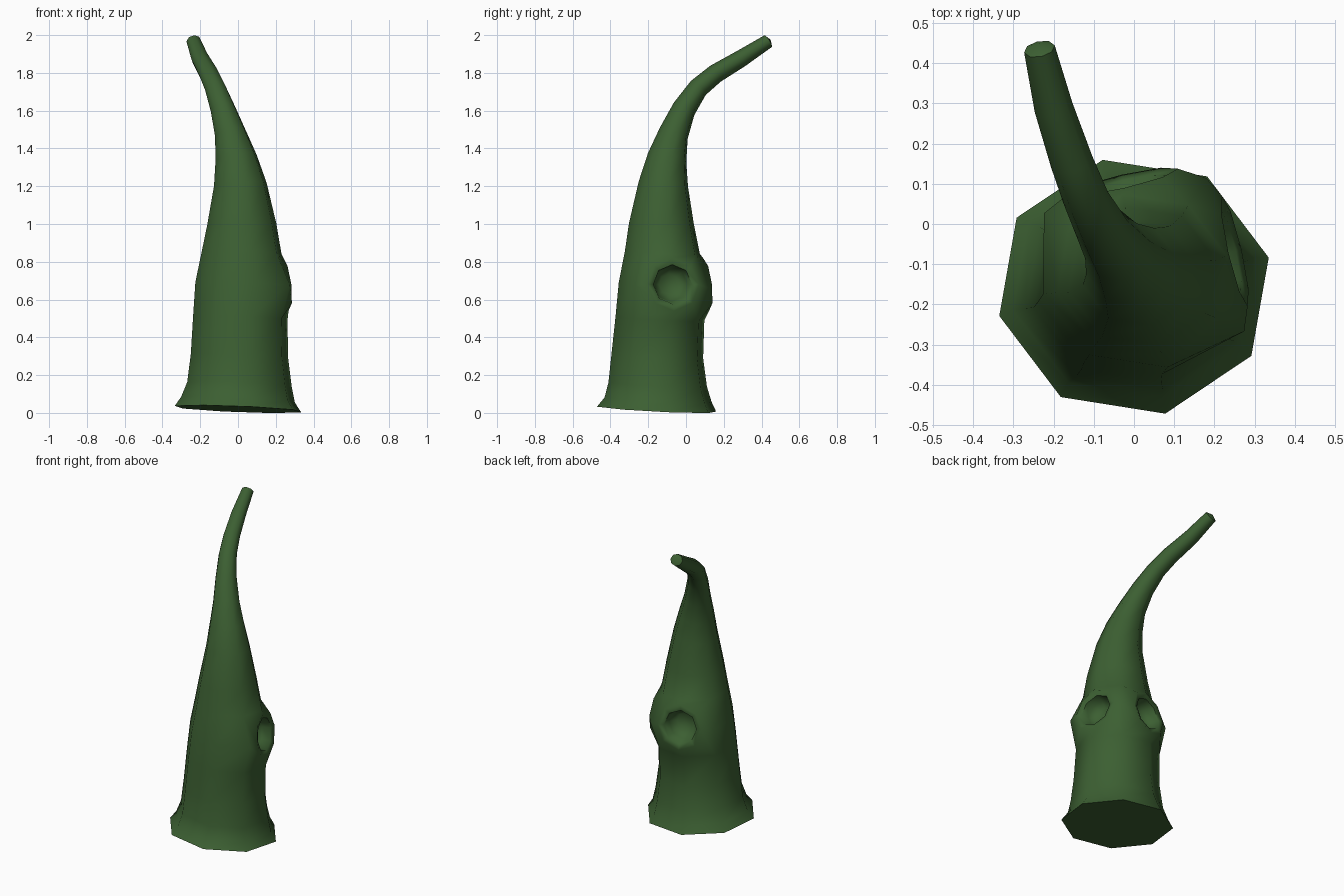
import bpy, bmesh, math
from mathutils import Vector

old = bpy.data.objects.get("Cube")
if old:
    bpy.data.objects.remove(old, do_unlink=True)

green = bpy.data.materials.new("dark green")
green.use_nodes = True
green.diffuse_color = (0.045, 0.115, 0.032, 1)
green.node_tree.nodes["Principled BSDF"].inputs["Base Color"].default_value = green.diffuse_color

SIDES = 8
TURN = math.radians(13)
STEP = 2 * math.pi / SIDES
HOLE_COLS = (0, 2)
HOLE_RING = 5

# Centre x, y, z and radius of each cross-section, foot to tip
RINGS = [
    (0, -.156, .02, .334), (0, -.148, .07, .3), (.008, -.15, .15, .276),
    (.008, -.152, .3, .257), (.012, -.138, .5, .249), (.025, -.12, .68, .25),
    (.02, -.125, .85, .21), (.02, -.13, 1.0, .182), (.012, -.12, 1.21, .139),
    (-.01, -.1, 1.35, .11), (-.04, -.065, 1.48, .083), (-.08, -.01, 1.61, .066),
    (-.12, .065, 1.72, .056), (-.155, .155, 1.795, .052), (-.2, .29, 1.875, .047),
    (-.235, .435, 1.968, .038),
]
centres = [Vector(r[:3]) for r in RINGS]
bm = bmesh.new()


def ring_normal(i):
    """Low rings share the slightly tilted ground plane, high ones follow the bend."""
    if i < 7:
        return Vector((.04, .05, 1))
    return centres[min(i + 1, len(RINGS) - 1)] - centres[i - 1]


def bridge(a, b):
    for k in range(len(a)):
        n = (k + 1) % len(a)
        bm.faces.new((a[k], a[n], b[n], b[k]))


# Stem cross-sections, swollen beside the hollows
rings = []
for i, (x, y, z, r) in enumerate(RINGS):
    tilt = Vector((0, 0, 1)).rotation_difference(ring_normal(i))
    loop = []
    for c in range(SIDES):
        if i == HOLE_RING and c in HOLE_COLS:
            loop.append(None)
            continue
        rad = r * 1.14 if i == HOLE_RING and c in (1, 3, 7) else r
        a = TURN + c * STEP
        p = Vector((1.03 * rad * math.cos(a), .97 * rad * math.sin(a), 0))
        loop.append(bm.verts.new(centres[i] + tilt @ p))
    rings.append(loop)

# Stem walls, leaving an opening around each hollow
for lower, upper in zip(rings, rings[1:]):
    for c in range(SIDES):
        n = (c + 1) % SIDES
        quad = (lower[c], lower[n], upper[n], upper[c])
        if None not in quad:
            bm.faces.new(quad)

# Flat foot and blunt tip
bm.faces.new(rings[0][::-1])
tip = bm.verts.new(centres[-1] + ring_normal(len(RINGS) - 1).normalized() * .015)
for c in range(SIDES):
    bm.faces.new((rings[-1][c], rings[-1][(c + 1) % SIDES], tip))

# Hollows: raised lip, rim and rounded cup
low, mid, high = rings[HOLE_RING - 1:HOLE_RING + 2]
for c in HOLE_COLS:
    p, n = (c - 1) % SIDES, (c + 1) % SIDES
    a = TURN + c * STEP
    out = Vector((math.cos(a), math.sin(a), 0))
    side = Vector((-math.sin(a), math.cos(a), 0))
    loop = [mid[n], high[n], high[c], high[p], mid[p], low[p], low[c], low[n]]
    for rad, dist in ((.14, .232), (.105, .222), (.092, .17), (.055, .135)):
        inner = []
        for k in range(SIDES):
            u, v = rad * math.cos(k * STEP), rad * math.sin(k * STEP)
            inner.append(bm.verts.new(centres[HOLE_RING] + out * (dist - v * .12)
                                      + side * u + Vector((0, 0, v))))
        bridge(loop, inner)
        loop = inner
    bm.faces.new(loop)

bmesh.ops.recalc_face_normals(bm, faces=bm.faces)
mesh = bpy.data.meshes.new("curved_stem")
bm.to_mesh(mesh)
bm.free()
mesh.materials.append(green)
stem = bpy.data.objects.new("curved_stem", mesh)
bpy.context.collection.objects.link(stem)
bpy.ops.object.select_all(action='DESELECT')
stem.select_set(True)
bpy.context.view_layer.objects.active = stem
bpy.ops.object.shade_smooth_by_angle(angle=math.radians(62))
